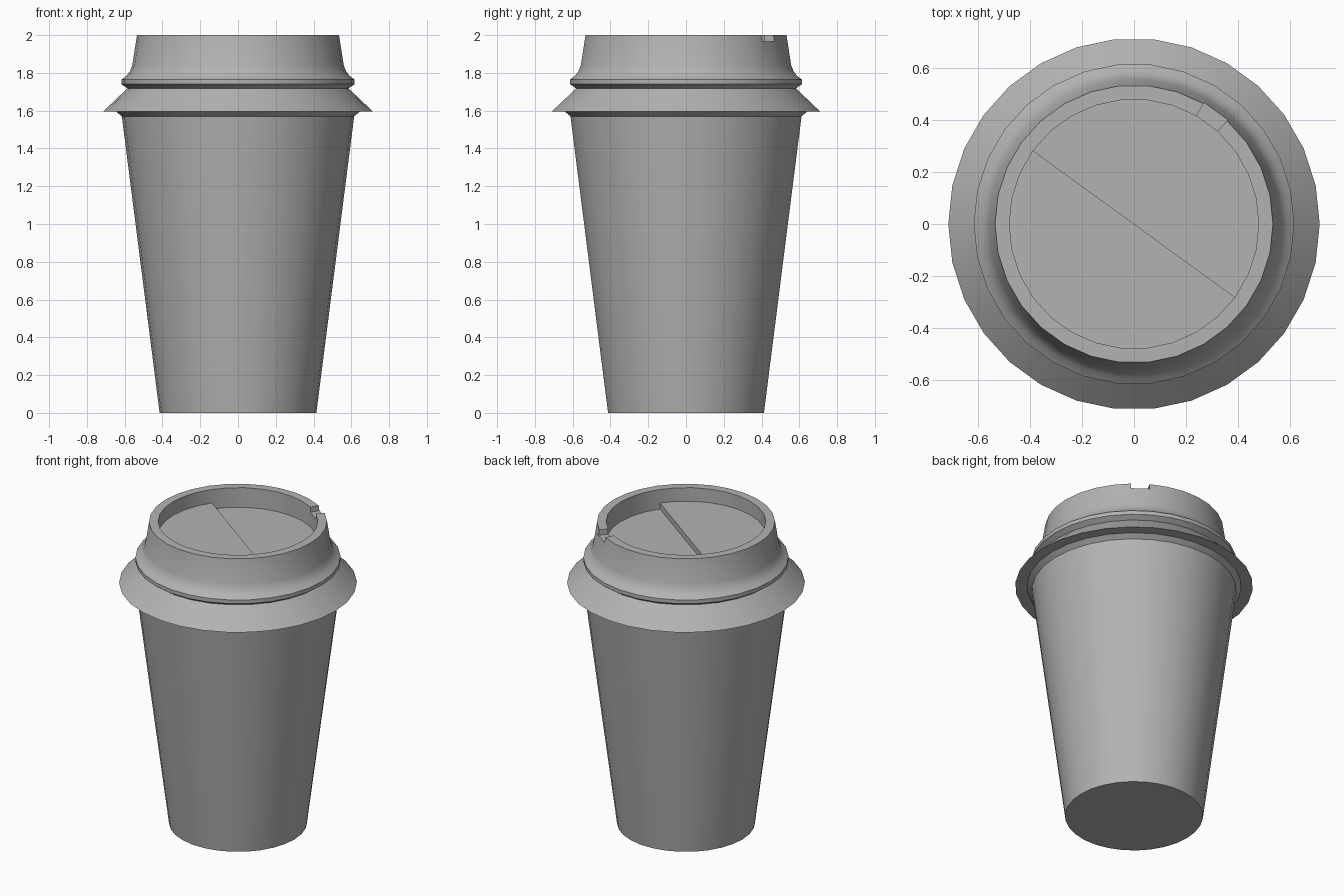
import bpy, bmesh, math

SIDES = 30
STEP = 2 * math.pi / SIDES

if bpy.data.objects.get("Cube"):
    bpy.data.objects.remove(bpy.data.objects["Cube"])

grey = bpy.data.materials.new("warm grey")
grey.use_nodes = True
grey.diffuse_color = (0.45, 0.45, 0.44, 1)
grey.node_tree.nodes["Principled BSDF"].inputs["Base Color"].default_value = (0.45, 0.45, 0.44, 1)


def finish(name, bm):
    """Turn a bmesh into a named, coloured object."""
    bmesh.ops.recalc_face_normals(bm, faces=bm.faces)
    mesh = bpy.data.meshes.new(name)
    bm.to_mesh(mesh)
    bm.free()
    mesh.materials.append(grey)
    obj = bpy.data.objects.new(name, mesh)
    bpy.context.collection.objects.link(obj)
    return obj


def revolve(name, profile):
    """Closed solid from (radius, height) points, with flat caps at both ends."""
    bm = bmesh.new()
    rings = [[bm.verts.new((r * math.cos(i * STEP), r * math.sin(i * STEP), z))
              for i in range(SIDES)] for r, z in profile]
    for a, b in zip(rings, rings[1:]):
        for i in range(SIDES):
            j = (i + 1) % SIDES
            bm.faces.new((a[i], a[j], b[j], b[i]))
    bm.faces.new(rings[0])
    bm.faces.new(rings[-1])
    return finish(name, bm)


def prism(name, points, z0, z1):
    """Upright prism over a flat outline."""
    bm = bmesh.new()
    base = bm.faces.new([bm.verts.new((x, y, z0)) for x, y in points])
    top = bmesh.ops.extrude_face_region(bm, geom=[base])["geom"]
    for v in top:
        if isinstance(v, bmesh.types.BMVert):
            v.co.z = z1
    return finish(name, bm)


def polar(r, step):
    return r * math.cos(step * STEP), r * math.sin(step * STEP)


def smooth(obj):
    bpy.ops.object.select_all(action='DESELECT')
    obj.select_set(True)
    bpy.context.view_layer.objects.active = obj
    bpy.ops.object.shade_smooth_by_angle(angle=math.radians(30))


# Tapered cup body
cup = revolve("cup_body", [(0.415, 0), (0.615, 1.57)])

# Lid: flared skirt, groove, bead, shoulder, rim and sunken floor
lid = revolve("lid", [
    (0.615, 1.57), (0.645, 1.595), (0.715, 1.595), (0.585, 1.718),
    (0.617, 1.74), (0.617, 1.765), (0.59, 1.785), (0.572, 1.81), (0.56, 1.84),
    (0.535, 2.0), (0.48, 2.0), (0.48, 1.87)])

# Sip notch across one segment of the rim
cutter = prism("notch_cutter", [polar(0.45, 4), polar(0.6, 4), polar(0.6, 5), polar(0.45, 5)],
               1.965, 2.1)
cutter.hide_render = True
notch = lid.modifiers.new("notch", 'BOOLEAN')
notch.operation = 'DIFFERENCE'
notch.solver = 'EXACT'
notch.object = cutter
bpy.context.view_layer.objects.active = lid
bpy.ops.object.modifier_apply(modifier="notch")
bpy.data.objects.remove(cutter)

# Raised half of the lid floor
prism("lid_raised_half", [polar(0.48, i) for i in range(12, 28)], 1.87, 1.91)

smooth(cup)
smooth(lid)
